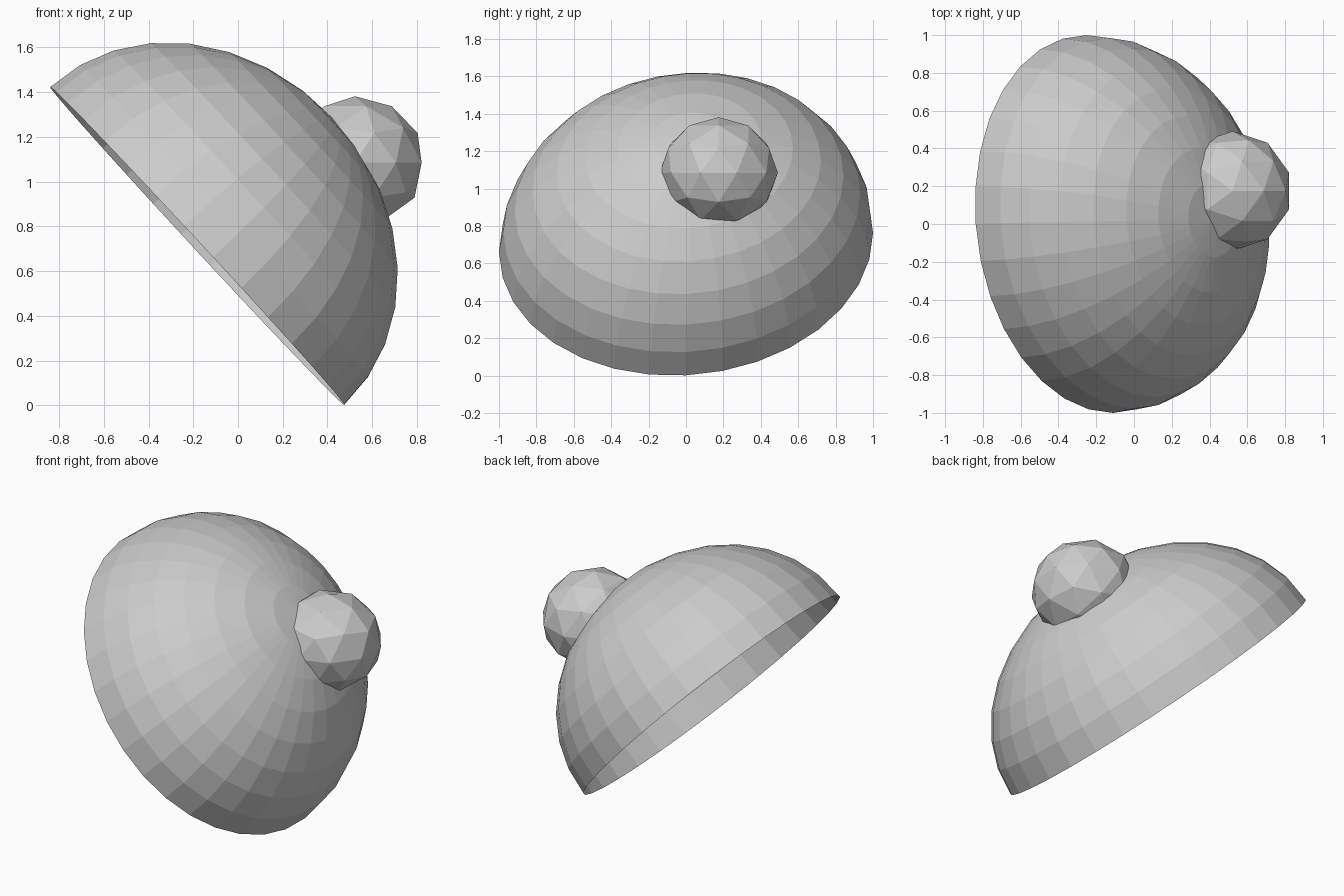
import bpy, bmesh
from mathutils import Matrix

if "Cube" in bpy.data.objects:
    bpy.data.objects.remove(bpy.data.objects["Cube"])


def make_object(name, bm):
    mesh = bpy.data.meshes.new(name)
    bm.to_mesh(mesh)
    bm.free()
    obj = bpy.data.objects.new(name, mesh)
    bpy.context.collection.objects.link(obj)
    return obj


# Shell: open upper half of a 32 x 16 sphere, tilted and slightly sheared
bm = bmesh.new()
bmesh.ops.create_uvsphere(bm, u_segments=32, v_segments=16, radius=1)
lower = [v for v in bm.verts if v.co.z < -0.01]
bmesh.ops.delete(bm, geom=lower, context='VERTS')
low_rim = (0.656, 0.0, -0.711)     # centre to lowest rim point
side_rim = (-0.07, 1.0, 0.05)      # centre to side rim point
crown = (0.61, 0.02, 0.567)        # centre to crown
centre = (-0.182, 0.0, 0.713)
bm.transform(Matrix((
    (low_rim[0], side_rim[0], crown[0], centre[0]),
    (low_rim[1], side_rim[1], crown[1], centre[1]),
    (low_rim[2], side_rim[2], crown[2], centre[2]),
    (0, 0, 0, 1))))
make_object("dome_shell", bm)

# Knob: low-poly ball sunk into the side of the shell
bm = bmesh.new()
bmesh.ops.create_icosphere(bm, subdivisions=2, radius=1)
bm.transform(Matrix.Translation((0.522, 0.175, 1.085))
             @ Matrix.Diagonal((0.314, 0.316, 0.297, 1)))
make_object("round_knob", bm)
